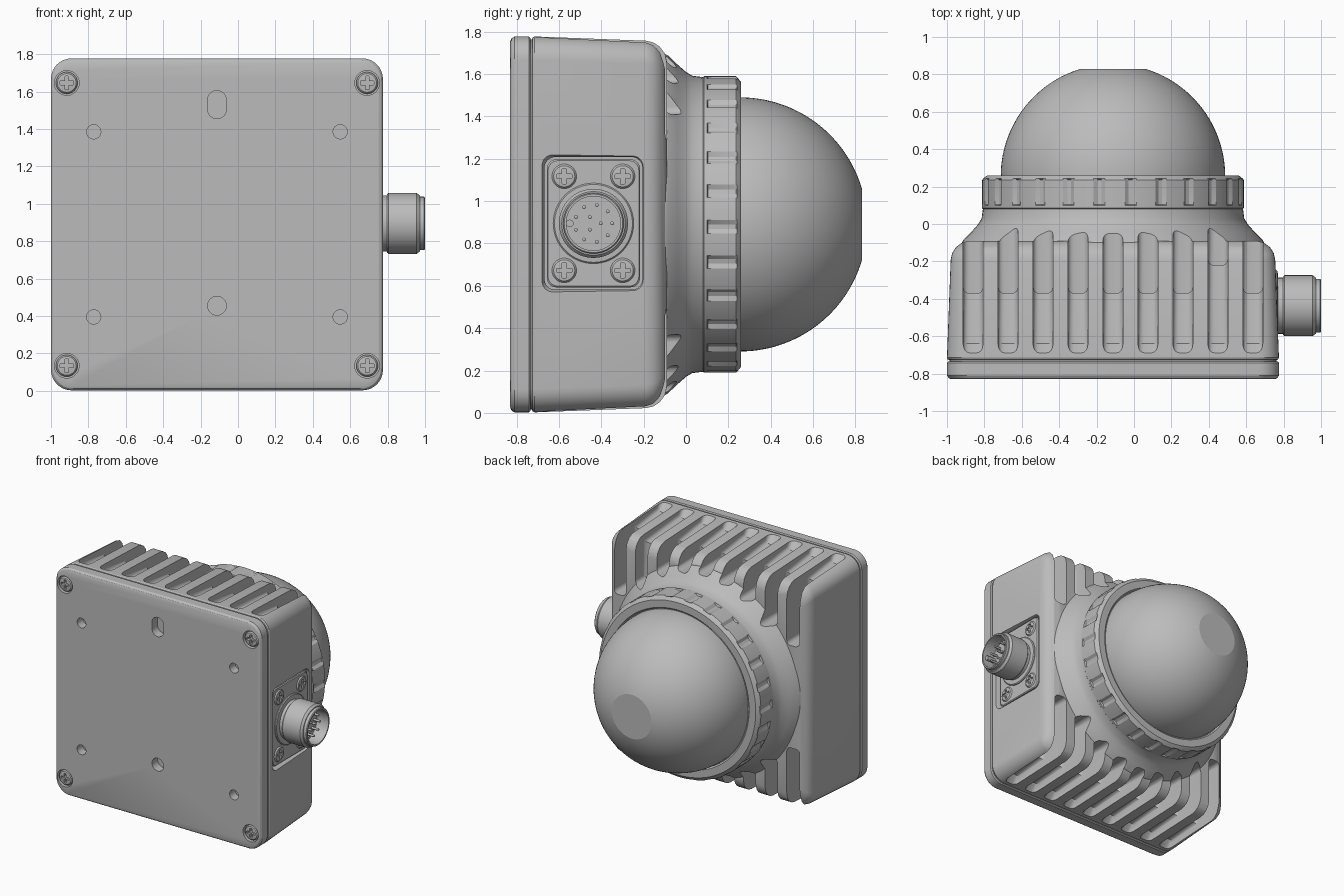
import bpy, bmesh
from math import pi, cos, sin, sqrt, acos, asin, radians
from mathutils import Matrix, Vector

CX, CZ, HALF = -0.1125, 0.89, 0.8875
old = bpy.data.objects.get("Cube")
if old:
    bpy.data.objects.remove(old, do_unlink=True)

grey = bpy.data.materials.new("light grey metal")
grey.use_nodes = True
COLOUR = (0.5, 0.5, 0.5, 1)
grey.diffuse_color = COLOUR
grey.node_tree.nodes["Principled BSDF"].inputs["Base Color"].default_value = COLOUR


def facing(axis, x=0, y=0, z=0):
    """Frame whose local z points along the named world direction."""
    turn = {"back": Matrix.Rotation(-pi / 2, 4, "X"),
            "front": Matrix.Rotation(pi / 2, 4, "X"),
            "left": Matrix.Rotation(pi / 2, 4, "Y"),
            "up": Matrix.Identity(4)}[axis]
    return Matrix.Translation((x, y, z)) @ turn


def skin(bm, rings):
    """Join rings of vertices; single-vertex rings are poles, open ends get capped."""
    for a, b in zip(rings, rings[1:]):
        n = max(len(a), len(b))
        for i in range(n):
            j = (i + 1) % n
            if len(a) == 1:
                bm.faces.new((a[0], b[i], b[j]))
            elif len(b) == 1:
                bm.faces.new((a[i], a[j], b[0]))
            else:
                bm.faces.new((a[i], a[j], b[j], b[i]))
    for end in (rings[0], rings[-1]):
        if len(end) > 2:
            bm.faces.new(end)


def lathe(bm, profile, frame, n=64, shape=lambda i, r, h: r):
    """Revolve (radius, height) points about the local z axis."""
    rings = []
    for r, h in profile:
        if r == 0:
            rings.append([bm.verts.new(frame @ Vector((0, 0, h)))])
        else:
            rings.append([bm.verts.new(frame @ Vector((
                shape(i, r, h) * cos(2 * pi * i / n), shape(i, r, h) * sin(2 * pi * i / n), h)))
                for i in range(n)])
    skin(bm, rings)


def loft(bm, sections, w, h, r, frame, seg=8):
    """Rounded rectangle of half sizes w, h through (height, inset) sections."""
    rings = []
    for height, inset in sections:
        ring = []
        for q, (sx, sy) in enumerate(((1, 1), (-1, 1), (-1, -1), (1, -1))):
            for k in range(seg + 1):
                t = (q + k / seg) * pi / 2
                ring.append(bm.verts.new(frame @ Vector((
                    sx * (w - inset - r) + r * cos(t), sy * (h - inset - r) + r * sin(t), height))))
        rings.append(ring)
    skin(bm, rings)


def rod(bm, r, lo, hi, frame, n=32):
    lathe(bm, [(r, lo), (r, hi)], frame, n)


def finish(bm, name):
    bmesh.ops.remove_doubles(bm, verts=bm.verts, dist=1e-5)
    bmesh.ops.recalc_face_normals(bm, faces=bm.faces)
    me = bpy.data.meshes.new(name)
    bm.to_mesh(me)
    bm.free()
    me.materials.append(grey)
    ob = bpy.data.objects.new(name, me)
    bpy.context.collection.objects.link(ob)
    return ob


def activate(ob):
    bpy.ops.object.select_all(action="DESELECT")
    ob.select_set(True)
    bpy.context.view_layer.objects.active = ob


def boolean(ob, tool, operation="DIFFERENCE"):
    mod = ob.modifiers.new("cut", "BOOLEAN")
    mod.operation, mod.object, mod.solver = operation, tool, "EXACT"
    activate(ob)
    bpy.ops.object.modifier_apply(modifier=mod.name)
    bpy.data.objects.remove(tool, do_unlink=True)


def smooth(ob, angle=25):
    activate(ob)
    bpy.ops.object.shade_smooth_by_angle(angle=radians(angle))


AXIS = facing("back", CX, 0, CZ)

# Housing: tapered rounded box with a flared collar
bm = bmesh.new()
loft(bm, [(-.75, .014), (-.727, .014), (-.725, .005), (-.715, 0), (-.19, .02), (-.155, .028),
          (-.125, .047), (-.1, .08), (-.09, .12)], HALF, HALF, .11, AXIS)
housing = finish(bm, "housing")
bm = bmesh.new()
lathe(bm, [(.79, -.3), (.815, -.115), (.80, -.085), (.755, -.04), (.72, 0), (.702, .03),
           (.695, .085)], AXIS, 96)
boolean(housing, finish(bm, "collar"), "UNION")

# Cooling slots on top and bottom, wrapping over the rear edge
bm = bmesh.new()
for side in (1, -1):
    for i in range(9):
        dx = (i - 4) * .187
        end = max(sqrt(max(.765 ** 2 - dx * dx, 0)), .4)
        deep = -.22 if (i, side) == (7, 1) else -.37
        outline = [(-.70, .97), (-.70, .9), (-.64, .83), (deep, .80), (deep, end),
                   (.1, end), (.1, .97)]
        part = bmesh.new()
        caps = [[part.verts.new((CX + dx + s * .053, y, CZ + side * z)) for y, z in outline]
                for s in (-1, 1)]
        skin(part, caps)
        bmesh.ops.recalc_face_normals(part, faces=part.faces)
        rims = [e for e in part.edges if abs(e.verts[0].co.x - e.verts[1].co.x) < 1e-5]
        bmesh.ops.bevel(part, geom=rims, offset=.032, segments=4, profile=.5,
                        affect="EDGES", clamp_overlap=False)
        temp = bpy.data.meshes.new("slot")
        part.to_mesh(temp)
        part.free()
        bm.from_mesh(temp)
        bpy.data.meshes.remove(temp)
boolean(housing, finish(bm, "slot_cutter"))

# Connector recess in the left side
PY, PZ = -.437, .895
SIDE = facing("left", 0, PY, PZ)
bm = bmesh.new()
loft(bm, [(.70, .012), (.745, .012), (.785, -.004)], .325, .243, .05, SIDE)
boolean(housing, finish(bm, "recess_cutter"))
smooth(housing)

# Mounting plate with screw pockets and holes
bm = bmesh.new()
loft(bm, [(-.83, .022), (-.824, .009), (-.81, 0), (-.742, 0), (-.735, .007)],
     HALF, HALF, .11, AXIS)
plate = finish(bm, "mounting_plate")
plate_screws = [(CX + sx * .803, CZ + sz * .756) for sx in (-1, 1) for sz in (-1, 1)]
bm = bmesh.new()
for x, z in plate_screws:
    rod(bm, .066, .79, .9, facing("front", x, 0, z))
for sx in (-1, 1):
    for sz in (-1, 1):
        rod(bm, .038, .76, .9, facing("front", CX + sx * .659, 0, CZ + sz * .495))
rod(bm, .05, .76, .9, facing("front", CX, 0, .455))
loft(bm, [(.76, 0), (.9, 0)], .05, .075, .0499, facing("front", CX, 0, 1.53))
boolean(plate, finish(bm, "hole_cutter"))
smooth(plate)

# Cross-head screws sharing one mesh
bm = bmesh.new()
lathe(bm, [(.058, -.04), (.058, -.012), (.05, -.003), (.03, 0), (0, 0)], facing("up"), 40)
screw = finish(bm, "screw")
for w, h in ((.036, .01), (.01, .036)):
    bm = bmesh.new()
    loft(bm, [(-.022, 0), (.05, 0)], w, h, .003, facing("up"), 2)
    boolean(screw, finish(bm, "cross_cutter"))
smooth(screw)
frames = [facing("front", x, -.828, z) for x, z in plate_screws]
frames += [facing("left", .768, PY + sy * .138, PZ + sz * .222)
           for sy in (-1, 1) for sz in (-1, 1)]
for k, frame in enumerate(frames):
    ob = screw if k == 0 else screw.copy()
    if k:
        bpy.context.collection.objects.link(ob)
    ob.name = ("plate_screw_%d" if k < 4 else "flange_screw_%d") % (k % 4 + 1)
    ob.matrix_world = frame

# Connector flange
bm = bmesh.new()
loft(bm, [(.72, 0), (.75, 0), (.756, .006)], .302, .22, .045, SIDE)
smooth(finish(bm, "connector_flange"))

# Connector barrel, hollow at the end
bm = bmesh.new()
lathe(bm, [(0, .72), (.19, .72), (.19, .762), (.184, .768), (.15, .77), (.15, .797), (.156, .797),
           (.163, .805), (.163, .955), (.15, .972), (.143, .972), (.143, .995), (.138, 1),
           (.128, 1), (.128, .9), (0, .9)], SIDE, 64)
smooth(finish(bm, "connector_barrel"))

# Contact pins and locating key
bm = bmesh.new()
for count, radius in ((9, .088), (3, .034)):
    for k in range(count):
        t = 2 * pi * (k + .5) / count + pi / 2
        frame = facing("left", 0, PY - radius * sin(t), PZ + radius * cos(t))
        lathe(bm, [(.009, .89), (.009, .955), (0, .962)], frame, 12)
rod(bm, .018, .89, .975, facing("left", 0, PY - .112, PZ), 16)
smooth(finish(bm, "connector_pins"), 40)

# Clamping ring with grip notches
bm = bmesh.new()
lathe(bm, [(0, .075), (.69, .075), (.70, .085), (.70, .1), (.70, .105), (.70, .235), (.695, .242),
           (.672, .26), (.615, .26), (.605, .25), (0, .25)], AXIS, 208,
      lambda i, r, h: r - .014 if i % 8 < 2 and r == .70 and h > .102 else r)
smooth(finish(bm, "clamping_ring"))

# Dome with a flat tip
bm = bmesh.new()
R, BASE, TIP = .6, .255, .83
top = asin((TIP - BASE) / R)
lathe(bm, [(0, .2), (R, .2)] + [(R * cos(top * k / 28), BASE + R * sin(top * k / 28))
      for k in range(29)] + [(0, TIP)], AXIS, 96)
smooth(finish(bm, "dome"), 12)
